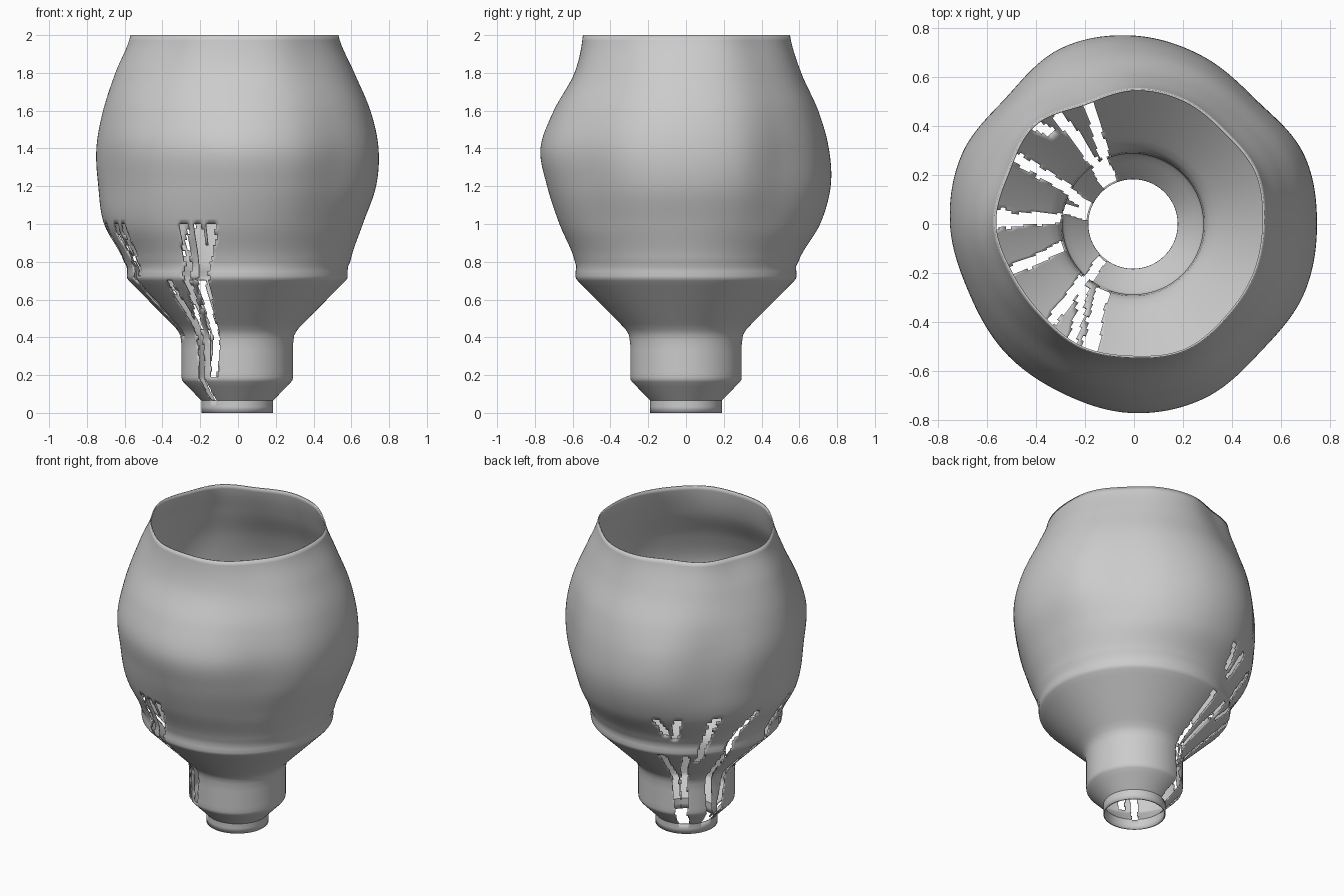
import bpy, bmesh, math, random

random.seed(4)
cube = bpy.data.objects.get("Cube")
if cube:
    bpy.data.objects.remove(cube)

SEGMENTS = 300
SLIT_HALF_WIDTH = 0.021

# Neck, funnel and shoulder: height, radius
LOWER = [(0, .19), (.065, .19), (.165, .286), (.175, .293), (.19, .295), (.36, .295),
         (.41, .301), (.44, .318), (.47, .346), (.7, .574), (.712, .583), (.725, .585), (.75, .584)]
# Bowl: height, then radius toward left, back, right and front
UPPER = [(.75, .584, .584, .584, .584), (.8, .598, .595, .6, .588), (1, .665, .71, .705, .67),
         (1.2, .735, .765, .735, .735), (1.4, .748, .755, .745, .77), (1.6, .705, .7, .71, .7),
         (1.8, .62, .61, .645, .59), (2, .535, .55, .565, .545)]
# Dents around the belly and the rim, in sixteen equal steps
BELLY = [0, 0, -.045, -.025, 0, .01, -.025, .005, 0, -.025, -.02, -.02, 0, 0, -.025, 0]
RIM = [0, .01, -.01, 0, 0, -.022, .015, -.01, 0, -.025, -.025, 0, 0, .015, 0, 0]
# Slits: height, angle in degrees along each path
SLITS = [
    [(1, 110), (.85, 115)], [(1, 120), (.82, 118)], [(1, 140), (.62, 132)],
    [(1, 163), (.72, 150), (.45, 151), (.17, 154), (.07, 160)],
    [(1, 187), (.72, 181), (.45, 176), (.2, 168), (.07, 168)],
    [(.7, 176), (.5, 177)],
    [(1, 201), (.72, 202), (.42, 198)], [(1, 208), (.72, 206)],
    [(.69, 231), (.43, 228), (.17, 231), (.07, 228)],
    [(1, 244), (.72, 243), (.55, 239), (.43, 230)],
    [(1, 252), (.72, 251), (.55, 247), (.43, 244), (.2, 246)],
    [(1, 259), (.8, 254), (.6, 251), (.45, 248), (.27, 247)],
    [(.7, 125), (.43, 122), (.17, 122), (.07, 124)],
    [(.7, 110), (.45, 112), (.07, 116)],
]


def linear(points, z):
    """Interpolate a list of (height, value) pairs sorted upward."""
    for (z0, a), (z1, b) in zip(points, points[1:]):
        if z <= z1 + 1e-6:
            return a + (b - a) * (z - z0) / (z1 - z0)
    return points[-1][1]


def spline(a, b, c, d, t):
    return b + t / 2 * (c - a + t * (2 * a - 5 * b + 4 * c - d + t * (3 * (b - c) + d - a)))


def around(values, angle):
    """Smooth periodic interpolation around the axis."""
    n = len(values)
    s = angle / math.tau * n
    i = int(s)
    return spline(*(values[(i + k) % n] for k in (-1, 0, 1, 2)), s - i)


def side_radius(column, z):
    last = len(UPPER) - 1
    i = max(k for k in range(last) if UPPER[k][0] <= z + 1e-6)
    t = (z - UPPER[i][0]) / (UPPER[i + 1][0] - UPPER[i][0])
    return spline(*(UPPER[min(max(i + k, 0), last)][column] for k in (-1, 0, 1, 2)), t)


def blend(sides, angle):
    """Ease between the four side radii."""
    s = angle / math.tau * 4
    i = int(s)
    t = (1 - math.cos(math.pi * (s - i))) / 2
    return sides[i % 4] * (1 - t) + sides[(i + 1) % 4] * t


def ring_radii(z):
    angles = [math.tau * k / SEGMENTS for k in range(SEGMENTS)]
    if z <= .75:
        return [linear(LOWER, z)] * SEGMENTS
    sides = [side_radius(c, z) for c in (1, 2, 3, 4)]
    belly = math.exp(-((z - 1.32) / .32) ** 2) * min(1, (z - .75) * 4)
    rim = max(0, (z - 1.45) / .55)
    return [blend(sides, a) + belly * around(BELLY, a) + rim * around(RIM, a) for a in angles]


def in_slit(z, degrees, jitter):
    for path, shift in zip(SLITS, jitter):
        rising = path[::-1]
        if rising[0][0] < z < rising[-1][0]:
            reach = math.degrees(SLIT_HALF_WIDTH / linear(LOWER, min(z, .75)))
            if abs(degrees - linear(rising, z) - shift) < reach:
                return True
    return False


# Ring heights: profile corners plus even steps between them
heights = []
stops = [p[0] for p in LOWER] + [p[0] for p in UPPER[1:]]
for low, high in zip(stops, stops[1:]):
    steps = max(1, round((high - low) / .027))
    heights += [low + (high - low) * k / steps for k in range(steps)]
heights.append(stops[-1])

# Turned shell, leaving out the faces that fall inside a slit
bm = bmesh.new()
rings = []
for z in heights:
    ring = []
    for k, r in enumerate(ring_radii(z)):
        a = math.tau * k / SEGMENTS
        ring.append(bm.verts.new((r * math.cos(a) - .004, r * math.sin(a), z)))
    rings.append(ring)
for z0, z1, low, high in zip(heights, heights[1:], rings, rings[1:]):
    jitter = [random.uniform(-.9, .9) for _ in SLITS]
    for k in range(SEGMENTS):
        if not in_slit((z0 + z1) / 2, (k + .5) * 360 / SEGMENTS, jitter):
            n = (k + 1) % SEGMENTS
            bm.faces.new((low[k], low[n], high[n], high[k]))
bmesh.ops.delete(bm, geom=[v for v in bm.verts if not v.link_faces], context='VERTS')
mesh = bpy.data.meshes.new("slit_vessel")
bm.to_mesh(mesh)
bm.free()
vessel = bpy.data.objects.new("slit_vessel", mesh)
bpy.context.collection.objects.link(vessel)

# Plain grey finish
grey = bpy.data.materials.new("plain_grey")
grey.use_nodes = True
colour = (.6, .6, .6, 1)
grey.diffuse_color = colour
grey.node_tree.nodes["Principled BSDF"].inputs["Base Color"].default_value = colour
mesh.materials.append(grey)

bpy.ops.object.select_all(action='DESELECT')
vessel.select_set(True)
bpy.context.view_layer.objects.active = vessel
bpy.ops.object.shade_smooth_by_angle(angle=math.radians(35))

# Thin wall
wall = vessel.modifiers.new("wall", 'SOLIDIFY')
wall.thickness = .008
wall.offset = -1
